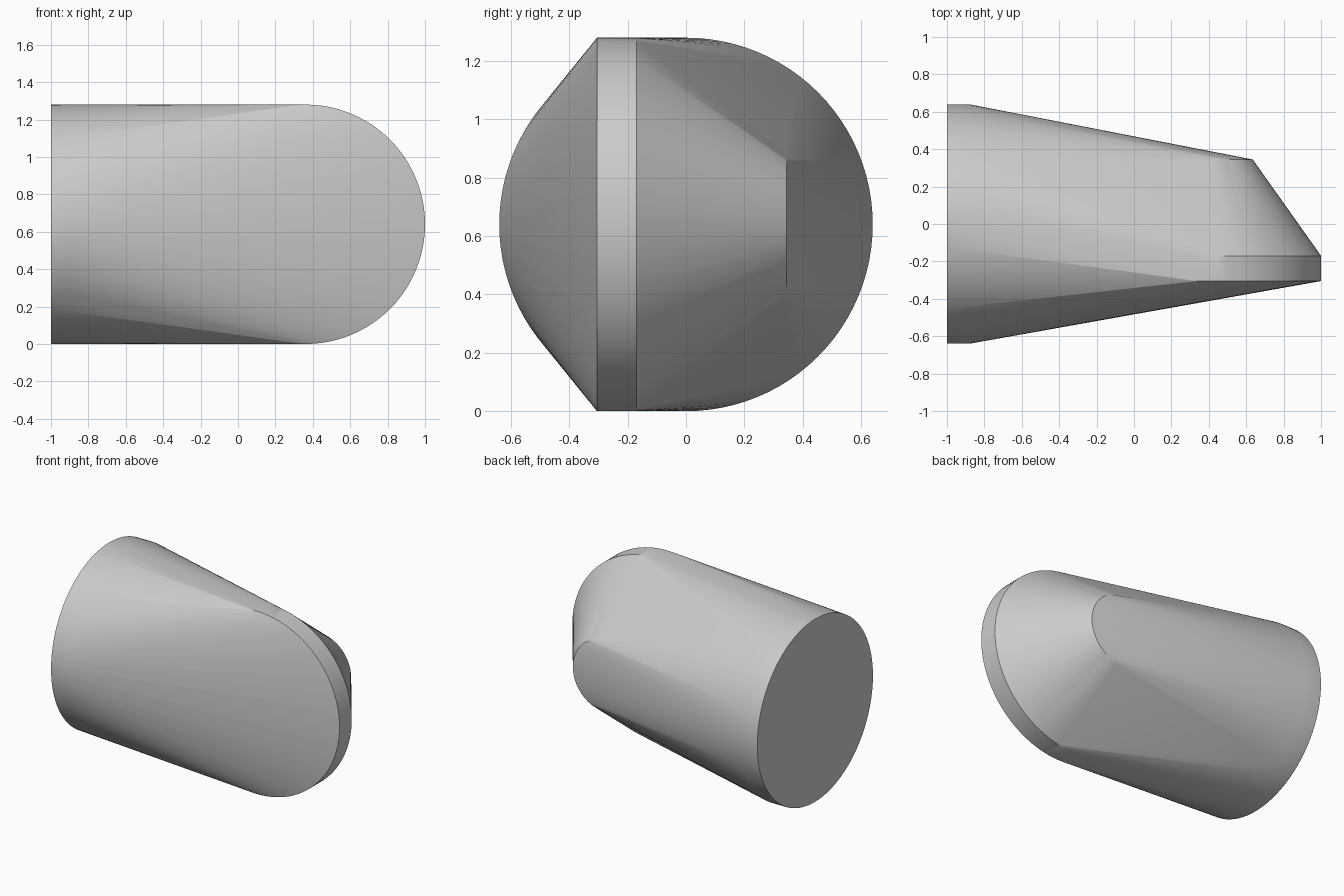
import bpy, bmesh
from math import sin, cos, tau, radians

cube = bpy.data.objects.get("Cube")
if cube:
    bpy.data.objects.remove(cube, do_unlink=True)

SEGMENTS = 96
RADIUS = 0.64
TIP_RADIUS = 0.25


def ring(bm, radius, axis, offset, centre_x=0.0):
    """Add a circle of loose vertices facing along x or y."""
    for i in range(SEGMENTS):
        a = tau * i / SEGMENTS
        u, z = radius * cos(a), RADIUS + radius * sin(a)
        bm.verts.new((offset, u, z) if axis == "x" else (centre_x + u, offset, z))


bm = bmesh.new()

# Round base
for x in (-1.0, -0.88):
    ring(bm, RADIUS, "x", x)

# Thick rounded lip at the front
for y in (-0.305, -0.17):
    ring(bm, RADIUS, "y", y, 1.0 - RADIUS)

# Small rounded tip at the back
ring(bm, TIP_RADIUS, "y", 0.345, 0.635 - TIP_RADIUS)

# Stretch one skin around the rings and drop the points inside it
bmesh.ops.convex_hull(bm, input=bm.verts[:])
inside = [v for v in bm.verts if not v.link_faces]
bmesh.ops.delete(bm, geom=inside, context="VERTS")
loose = [e for e in bm.edges if not e.link_faces]
bmesh.ops.delete(bm, geom=loose, context="EDGES")
bmesh.ops.dissolve_limit(bm, angle_limit=0.001, verts=bm.verts[:], edges=bm.edges[:])
bmesh.ops.recalc_face_normals(bm, faces=bm.faces[:])

mesh = bpy.data.meshes.new("tapered_body")
bm.to_mesh(mesh)
bm.free()
body = bpy.data.objects.new("tapered_body", mesh)
bpy.context.collection.objects.link(body)

# Plain grey
grey = bpy.data.materials.new("plain_grey")
grey.use_nodes = True
colour = (0.6, 0.6, 0.6, 1.0)
grey.diffuse_color = colour
grey.node_tree.nodes["Principled BSDF"].inputs["Base Color"].default_value = colour
mesh.materials.append(grey)

# Smooth sides with crisp rims
bpy.ops.object.select_all(action="DESELECT")
body.select_set(True)
bpy.context.view_layer.objects.active = body
bpy.ops.object.shade_smooth_by_angle(angle=radians(30))
